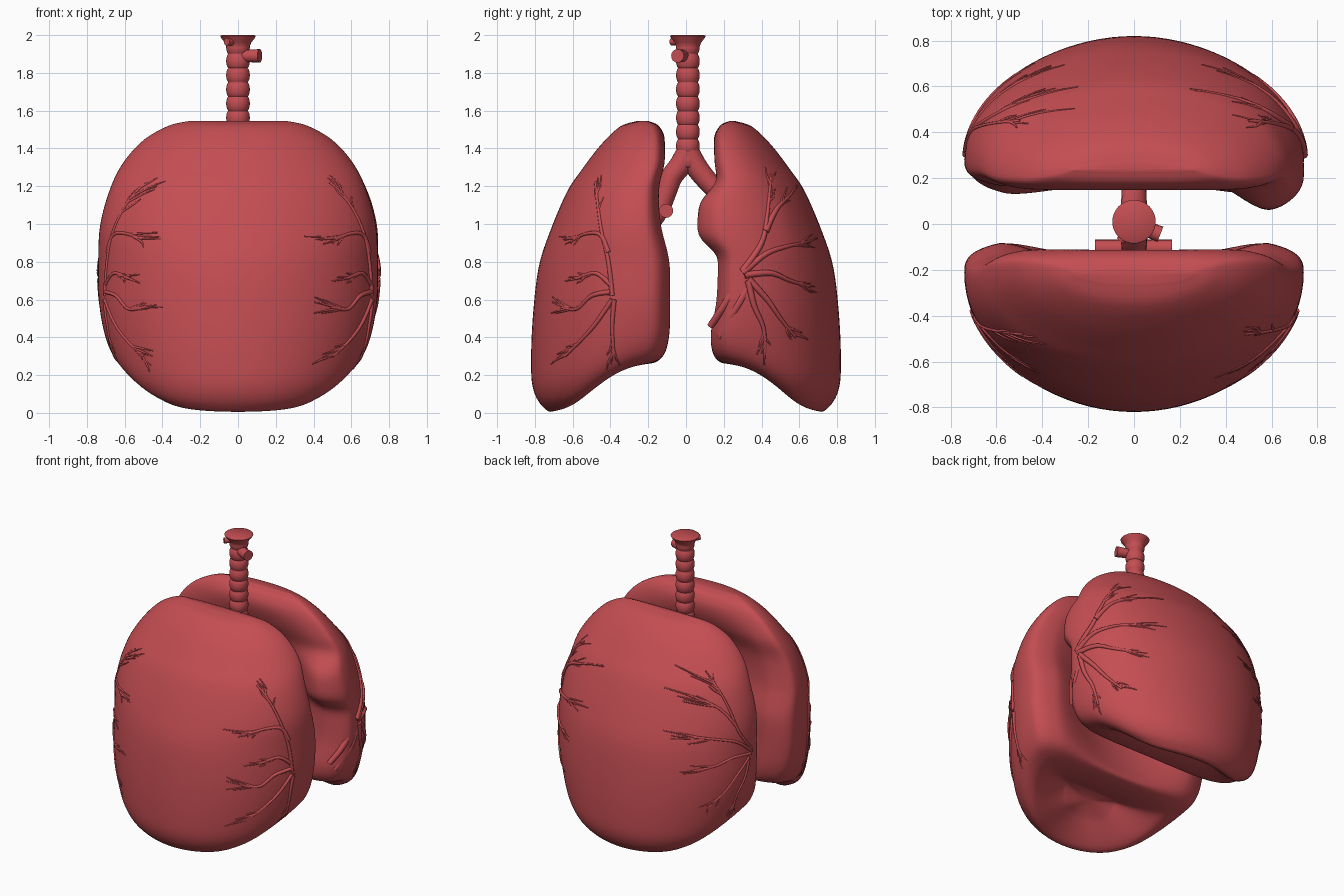
import bpy, bmesh, math, random
from mathutils import Vector
from mathutils.bvhtree import BVHTree

if "Cube" in bpy.data.objects:
    bpy.data.objects.remove(bpy.data.objects["Cube"])

random.seed(4)
red = bpy.data.materials.new("lung red")
red.diffuse_color = (0.55, 0.075, 0.085, 1)
red.use_nodes = True
red.node_tree.nodes["Principled BSDF"].inputs["Base Color"].default_value = red.diffuse_color


def finish(bm, name):
    bmesh.ops.recalc_face_normals(bm, faces=bm.faces)
    for f in bm.faces:
        f.smooth = True
    me = bpy.data.meshes.new(name)
    bm.to_mesh(me)
    bm.free()
    me.materials.append(red)
    ob = bpy.data.objects.new(name, me)
    bpy.context.collection.objects.link(ob)
    return ob


def loft(rings, name):
    bm = bmesh.new()
    vr = [[bm.verts.new(p) for p in r] for r in rings]
    n = len(vr[0])
    for a, b in zip(vr, vr[1:]):
        for i in range(n):
            bm.faces.new((a[i], a[(i + 1) % n], b[(i + 1) % n], b[i]))
    for ring in (vr[0], vr[-1]):
        c = bm.verts.new(sum((v.co for v in ring), Vector()) / n)
        for i in range(n):
            bm.faces.new((ring[i], ring[(i + 1) % n], c))
    return finish(bm, name)


def spline(rows, steps):
    """Catmull-Rom through rows of numbers"""
    out = []
    for i in range(len(rows) - 1):
        p = [rows[max(0, min(len(rows) - 1, i + k))] for k in (-1, 0, 1, 2)]
        for j in range(steps):
            t = j / steps
            out.append([0.5 * (2 * b + (c - a) * t + (2 * a - 5 * b + 4 * c - d) * t * t
                               + (3 * b - a - 3 * c + d) * t ** 3) for a, b, c, d in zip(*p)])
    return out + [list(rows[-1])]


def tube(pts, radii, name, n=12):
    """Round tube along a path with a radius per point"""
    pts = [Vector(p) for p in pts]
    rings = []
    side = None
    for i, p in enumerate(pts):
        d = (pts[min(i + 1, len(pts) - 1)] - pts[max(i - 1, 0)]).normalized()
        side = d.orthogonal() if side is None else side - d * side.dot(d)
        side.normalize()
        up = d.cross(side)
        rings.append([p + radii[i] * (side * math.cos(2 * math.pi * k / n) + up * math.sin(2 * math.pi * k / n))
                      for k in range(n)])
    return loft(rings, name)


# Lungs: inner y, inner z, outer y, outer z, half width, medial dent
LEVELS = [
    (.20, 1.545, .26, 1.545, .26, 0), (.145, 1.52, .35, 1.515, .37, 0),
    (.11, 1.45, .45, 1.42, .50, .01), (.095, 1.33, .55, 1.29, .61, .10),
    (.12, 1.18, .63, 1.17, .68, .20), (.105, 1.0, .72, .96, .73, .24),
    (.055, .8, .78, .77, .74, .24), (.05, .6, .81, .52, .735, .22),
    (.055, .42, .82, .28, .70, .16), (.09, .31, .81, .13, .64, .08),
    (.17, .265, .76, .035, .54, 0), (.29, .26, .69, .015, .42, 0),
    (.42, .28, .56, .17, .2, 0)]
# Slightly different medial border of the second lung
INNER_BACK = [.23, .18, .145, .135, .15, .14, .14, .13, .10, .12, .19, .3, .42]


def lung(s, name):
    levels = [list(r) for r in LEVELS]
    if s > 0:
        for r, y in zip(levels, INNER_BACK):
            r[0] = y
    rings = []
    rows = spline(levels, 7)
    for j, (yi, zi, yo, zo, w, dent) in enumerate(rows):
        sag = .025 * max(0, min(1, (j / (len(rows) - 1) - .6) * 5))
        ring = []
        for k in range(88):
            a = 2 * math.pi * k / 88
            c, sn = math.cos(a), math.sin(a)
            if sn >= 0:
                x, u = c, .22 + .78 * sn
            else:
                x = math.copysign(abs(c) ** .67, c)
                u = .22 - .22 * abs(sn) ** .67
                u += dent * max(0, 1 - (x / .8) ** 2) ** 1.5
            y, z = yi + (yo - yi) * u, zi + (zo - zi) * u
            z += sag * math.sin(2 * math.pi * u)
            x *= w
            if s > 0:  # overhanging lobe above the hilum
                dz = z - 1.02
                g = math.exp(-((x - .6) / .22) ** 2 - (dz / (.17 if dz > 0 else .15)) ** 4)
                y -= .115 * g * max(0, 1 - u * 1.5)
                x += .01 * g * max(0, 1 - u)
            ring.append((x, s * y, z))
        rings.append(ring)
    return loft(rings, name)


lungs = {s: lung(s, n) for s, n in ((-1, "front_lung"), (1, "back_lung"))}
trees = {}
for s, ob in lungs.items():
    me = ob.data
    trees[s] = BVHTree.FromPolygons([v.co for v in me.vertices], [p.vertices for p in me.polygons])


# Blood vessels laid on the side surfaces
def vessel(s, side, path, r0, r1, name, lift=.3):
    path = spline(path, 6)
    pts, radii = [], []
    for i, (y, z) in enumerate(path):
        hit = trees[s].ray_cast(Vector((2 * side, s * y, z)), Vector((-side, 0, 0)))[0]
        r = r0 + (r1 - r0) * i / (len(path) - 1)
        if hit is None or abs(hit.x) < .24:
            break
        pts.append((hit.x + side * r * lift, hit.y, hit.z))
        radii.append(r)
    if len(pts) > 2:
        tube(pts, radii, name, 8)


def twigs(s, side, path, r, count, name):
    """Thin branches fanning out from the end of a vessel"""
    (y0, z0), (y1, z1) = path[-2:]
    a0 = math.atan2(z1 - z0, y1 - y0)
    for i in range(count):
        t = random.uniform(.2, .9)
        y, z = y0 + (y1 - y0) * t, z0 + (z1 - z0) * t
        a = a0 + random.uniform(-.6, .6)
        d = random.uniform(.05, .1)
        end = (y + d * math.cos(a), z + d * math.sin(a))
        mid = (y + .5 * d * math.cos(a) + random.uniform(-.01, .01), z + .5 * d * math.sin(a))
        vessel(s, side, [(y, z), mid, end], r, .003, name, -.2)


BACK = [[(.3, .75), (.4, .9), (.43, 1.05), (.45, 1.26)],
        [(.3, .74), (.42, .84), (.53, .88), (.62, .9)],
        [(.31, .73), (.45, .74), (.55, .7), (.65, .67)],
        [(.33, .71), (.43, .6), (.5, .5), (.58, .4)],
        [(.33, .7), (.36, .57), (.41, .45), (.42, .32)],
        [(.42, .96), (.48, 1.08), (.55, 1.15)]]
FRONT = [[(.39, .62), (.41, .8), (.45, .98), (.48, 1.22)],
         [(.41, .85), (.45, .94), (.52, .95), (.6, .92)],
         [(.4, .68), (.48, .74), (.58, .71)],
         [(.4, .64), (.5, .62), (.58, .55), (.66, .56)],
         [(.39, .6), (.48, .47), (.56, .38), (.64, .3)],
         [(.38, .6), (.39, .45), (.38, .28)]]
for s, paths, r in ((1, BACK, .019), (-1, FRONT, .014)):
    for side in (1, -1):
        k = r if side > 0 else .011
        for p in paths:
            vessel(s, side, p, k, .007, "vessel", 0 if side > 0 else -.2)
            twigs(s, side, p, .008, 6, "vessel_twig")

# Free vessels hanging from the hilum of the back lung
for p in ([(.70, .32, .74), (.71, .25, .64), (.69, .19, .55), (.64, .13, .46)],
          [(.71, .35, .72), (.72, .28, .58), (.69, .22, .48), (.65, .18, .4)]):
    q = spline(p, 6)
    tube(q, [.024 - .006 * i / len(q) for i in range(len(q))], "hilum_vessel")

# Windpipe with cartilage rings and flared mouth
rings = []
steps = 150
for i in range(steps + 1):
    z = 1.3 + .64 * i / steps
    rings.append((z, .051 + .012 * abs(math.sin(math.pi * (z - 1.3) / .075)) ** .6))
rings += [(1.96, .07), (1.985, .09), (1.995, .095), (2.0, .088)]
tube([(0, .01, z) for z, r in rings], [r for z, r in rings], "windpipe", 28)

# Two bronchi
for s, path in ((-1, [(0, .01, 1.38), (0, -.03, 1.31), (0, -.075, 1.25), (0, -.105, 1.17), (0, -.14, 1.08), (0, -.2, 1.0), (0, -.32, .94)]),
                (1, [(0, .01, 1.38), (0, .05, 1.31), (0, .095, 1.25), (0, .15, 1.19), (0, .25, 1.1), (0, .36, 1.02)])):
    q = spline(path, 8)
    tube(q, [.062 - .014 * i / len(q) for i in range(len(q))], "bronchus", 20)

# Small side tubes
tube([(-.17, -.105, 1.07), (.165, -.105, 1.07)], [.037, .037], "bronchus_side_tube", 16)
tube([(0, 0, 1.89), (.115, -.045, 1.89)], [.03, .036], "windpipe_stub", 16)
tube([(-.03, -.04, 1.965), (-.06, -.075, 1.965)], [.02, .02], "mouth_nub", 10)

for ob in bpy.context.scene.objects:
    ob.select_set(ob.type == 'MESH')
    bpy.context.view_layer.objects.active = ob
bpy.ops.object.shade_smooth_by_angle(angle=math.radians(50))
